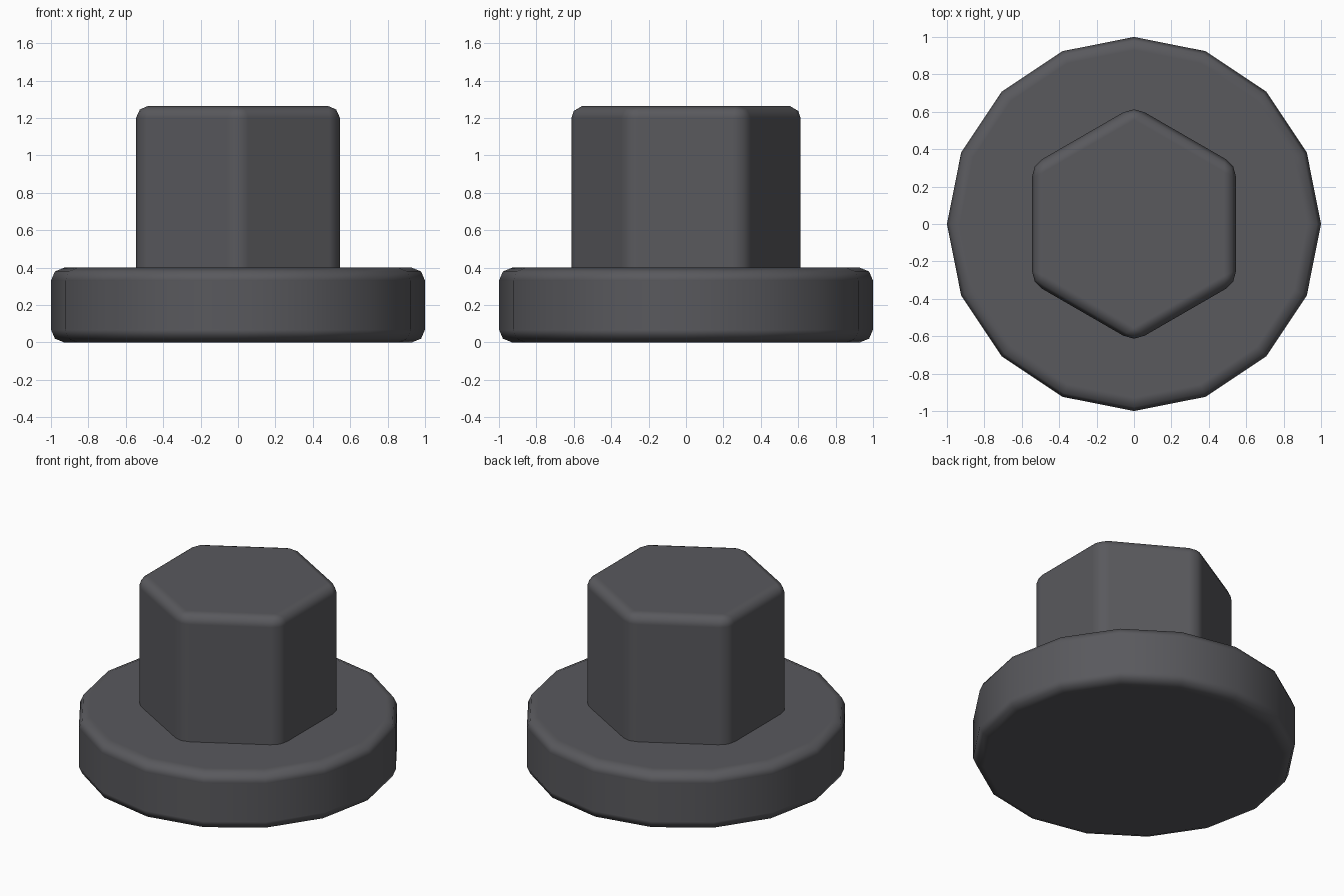
import bpy
import math

if "Cube" in bpy.data.objects:
    bpy.data.objects.remove(bpy.data.objects["Cube"])

# Dark metal finish
metal = bpy.data.materials.new("dark_metal")
metal.diffuse_color = (0.10, 0.10, 0.11, 1)
metal.use_nodes = True
metal.node_tree.nodes["Principled BSDF"].inputs["Base Color"].default_value = metal.diffuse_color


def prism(name, sides, radius, z0, z1, bevel):
    """Upright prism with a corner on the y axis and softly bevelled edges."""
    bpy.ops.mesh.primitive_cylinder_add(
        vertices=sides, radius=radius, depth=z1 - z0, location=(0, 0, (z0 + z1) / 2))
    ob = bpy.context.object
    ob.name = name
    ob.data.materials.append(metal)
    bpy.ops.object.shade_smooth()
    mod = ob.modifiers.new("Bevel", 'BEVEL')
    mod.width = bevel
    mod.segments = 2
    mod.limit_method = 'ANGLE'
    mod.angle_limit = math.radians(30)
    mod.harden_normals = True
    return ob


# Round flange with 16 sides
prism("flange", 16, 1.0, 0.0, 0.4, 0.07)

# Hexagonal head, sunk a little into the flange
prism("hex_head", 6, 0.63, 0.2, 1.265, 0.065)
